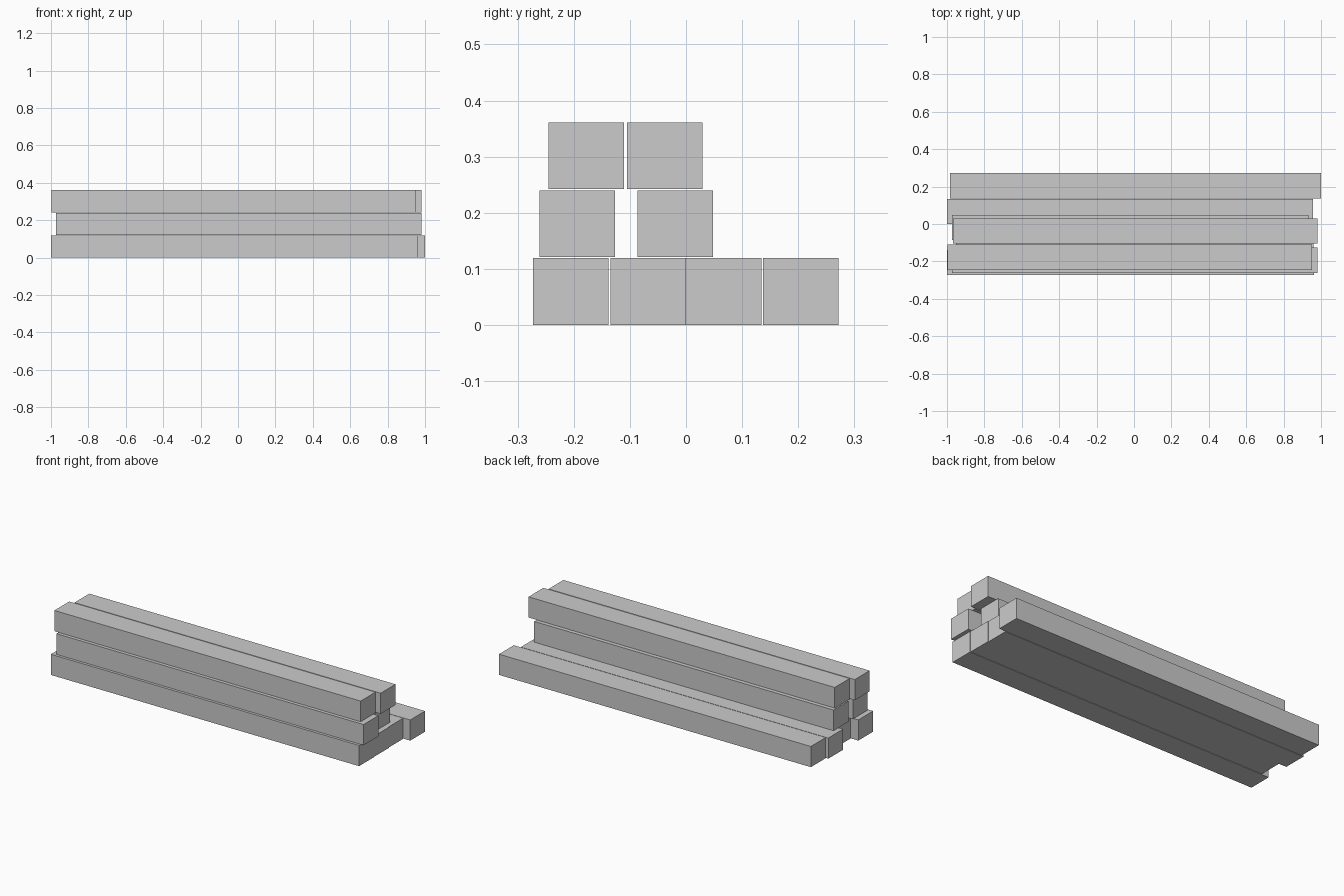
import bpy

if "Cube" in bpy.data.objects:
    bpy.data.objects.remove(bpy.data.objects["Cube"])

WIDTH, HEIGHT = 0.1345, 0.119


def add_beam(name, x0, x1, y0, z0):
    """Rectangular timber running along x, placed by its lower front edge."""
    bpy.ops.mesh.primitive_cube_add(
        size=1, location=((x0 + x1) / 2, y0 + WIDTH / 2, z0 + HEIGHT / 2))
    beam = bpy.context.object
    beam.name = name
    beam.scale = (x1 - x0, WIDTH, HEIGHT)
    bpy.ops.object.transform_apply(location=False, rotation=False, scale=True)


# Stacked layers: base height, then (left end, right end, front edge) per beam
layers = {
    "bottom_beam": (0.0, [(-1.0, 0.962, -0.273), (-0.952, 0.96, -0.1345),
                          (-1.0, 0.957, 0.0), (-0.985, 1.0, 0.1375)]),
    "middle_beam": (0.121, [(-0.973, 0.982, -0.261), (-0.973, 0.932, -0.086)]),
    "top_beam": (0.242, [(-0.997, 0.952, -0.245), (-0.967, 0.982, -0.1055)]),
}

for name, (z0, beams) in layers.items():
    for i, (x0, x1, y0) in enumerate(beams, 1):
        add_beam(f"{name}_{i}", x0, x1, y0, z0)
